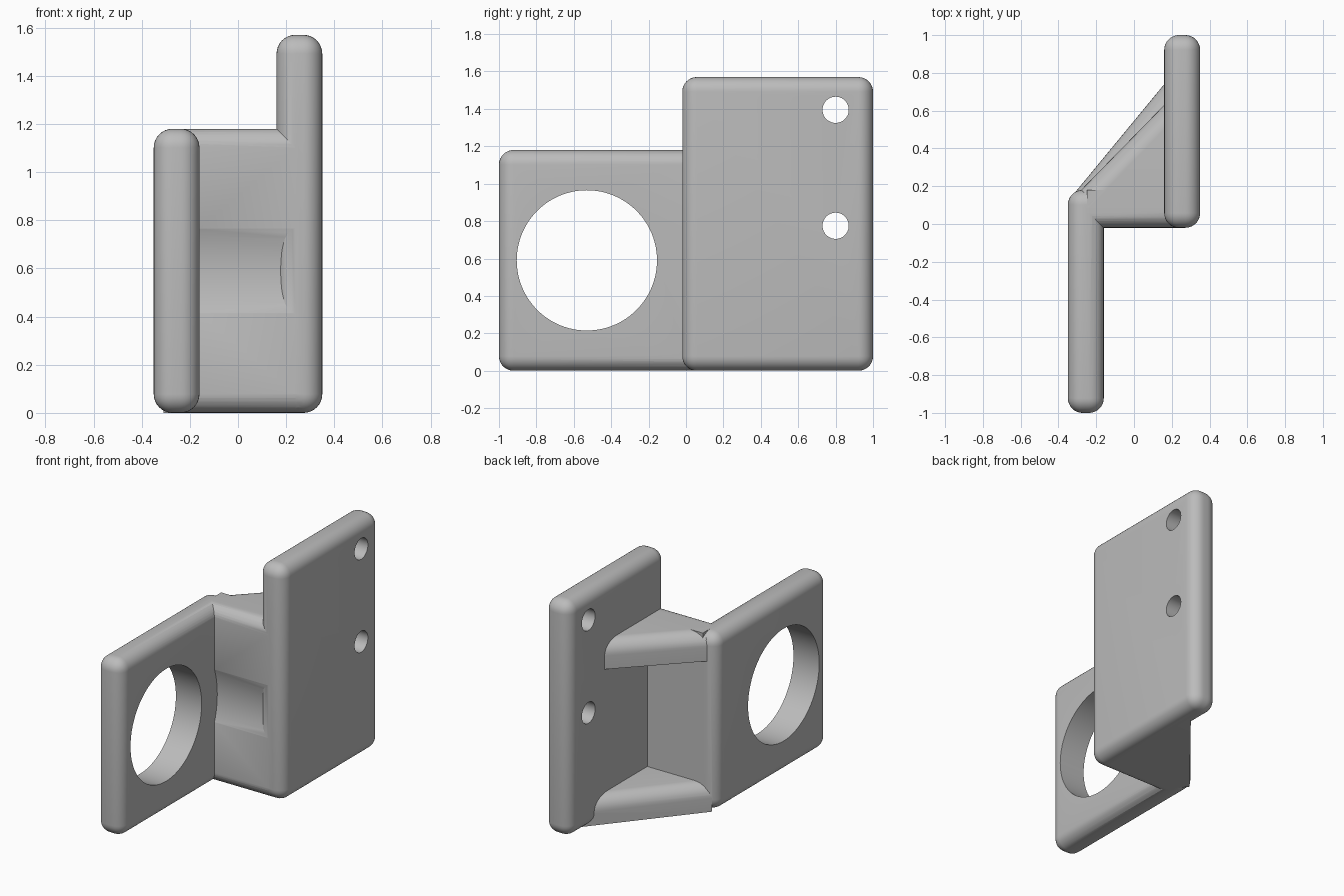
import bpy, bmesh, math
from mathutils import Matrix, Vector

cube = bpy.data.objects.get("Cube")
if cube:
    bpy.data.objects.remove(cube, do_unlink=True)

R = 0.078           # edge rounding of the plates
PLATE_TOP = 1.18    # height of the clamp plate and wall

grey = bpy.data.materials.new("light_grey")
grey.use_nodes = True
colour = (0.5, 0.5, 0.5, 1)
grey.diffuse_color = colour
grey.node_tree.nodes["Principled BSDF"].inputs["Base Color"].default_value = colour


def make_object(name, bm):
    bmesh.ops.recalc_face_normals(bm, faces=bm.faces)
    mesh = bpy.data.meshes.new(name)
    bm.to_mesh(mesh)
    bm.free()
    obj = bpy.data.objects.new(name, mesh)
    bpy.context.collection.objects.link(obj)
    mesh.materials.append(grey)
    return obj


def prism(name, outline, z0, z1, rounded, radius=R):
    """Extrude an xy outline and round the edges chosen by a rule."""
    bm = bmesh.new()
    face = bm.faces.new([bm.verts.new((x, y, z0)) for x, y in outline])
    ext = bmesh.ops.extrude_face_region(bm, geom=[face])
    verts = [v for v in ext["geom"] if isinstance(v, bmesh.types.BMVert)]
    bmesh.ops.translate(bm, verts=verts, vec=(0, 0, z1 - z0))
    bmesh.ops.recalc_face_normals(bm, faces=bm.faces)
    edges = [e for e in bm.edges if rounded(e.verts[0].co, e.verts[1].co)]
    bmesh.ops.bevel(bm, geom=edges, offset=radius, offset_type='OFFSET',
                    segments=8, profile=0.5, affect='EDGES', clamp_overlap=True)
    return make_object(name, bm)


def box(name, x0, x1, y0, y1, z0, z1, rounded):
    return prism(name, [(x0, y0), (x1, y0), (x1, y1), (x0, y1)], z0, z1, rounded)


def x_cylinder(name, x, y, z, radius, length):
    bm = bmesh.new()
    bmesh.ops.create_cone(bm, cap_ends=True, segments=96, radius1=radius,
                          radius2=radius, depth=length,
                          matrix=Matrix.Translation((x, y, z))
                          @ Matrix.Rotation(math.pi / 2, 4, 'Y'))
    obj = make_object(name, bm)
    obj.hide_render = True
    return obj


def combine(target, other, operation):
    """Apply a boolean and discard the helper."""
    mod = target.modifiers.new(operation.lower(), 'BOOLEAN')
    mod.operation, mod.solver, mod.object = operation, 'EXACT', other
    bpy.context.view_layer.objects.active = target
    bpy.ops.object.modifier_apply(modifier=mod.name)
    bpy.data.objects.remove(other, do_unlink=True)


def every_edge(a, b):
    return True


def front_edges(a, b):
    return a.y < 0 and b.y < 0 and abs(a.x - b.x) > 0.1


# Connecting wall with a shallow curved relief on its front
bracket = box("bracket", -0.25, 0.25, -0.02, 0.18, 0, PLATE_TOP, front_edges)
combine(bracket, x_cylinder("relief_cutter", 0, -0.53, 0.59, 0.54, 0.8), 'DIFFERENCE')

# Ring plate and mounting plate
ring_plate = box("ring_plate", -0.35, -0.16, -1, 0.18, 0, PLATE_TOP, every_edge)
combine(ring_plate, x_cylinder("ring_cutter", -0.25, -0.53, 0.59, 0.375, 0.4), 'DIFFERENCE')
mount_plate = box("mounting_plate", 0.16, 0.35, -0.02, 1, 0, 1.57, every_edge)
for z in (0.775, 1.395):
    combine(mount_plate, x_cylinder("screw_cutter", 0.25, 0.8, z, 0.07, 0.4), 'DIFFERENCE')

# Triangular gussets behind the wall, rounded along the upper sloping edge
for name, start, reach, z0, z1 in (("lower_gusset", -0.31, 0.74, 0, 0.18),
                                   ("upper_gusset", -0.29, 0.63, 1.0, PLATE_TOP)):
    slope = (reach - 0.17) / (0.16 - start)
    tip = Vector((start, 0.17))
    end = Vector((0.25, 0.17 + slope * (0.25 - start)))

    def upper_slope(a, b, top=z1, half=tip.y - 0.01):
        return min(a.z, b.z) > top - 0.01 and min(a.y, b.y) > half

    gusset = prism(name, [(-0.24, 0.08), (0.25, 0.08), end, tip], z0, z1, upper_slope, 0.09)
    combine(bracket, gusset, 'UNION')

for plate in (ring_plate, mount_plate):
    combine(bracket, plate, 'UNION')

# Smooth rounded edges, crisp creases
bpy.ops.object.select_all(action='DESELECT')
bracket.select_set(True)
bpy.context.view_layer.objects.active = bracket
bpy.ops.object.shade_smooth_by_angle(angle=math.radians(25))
